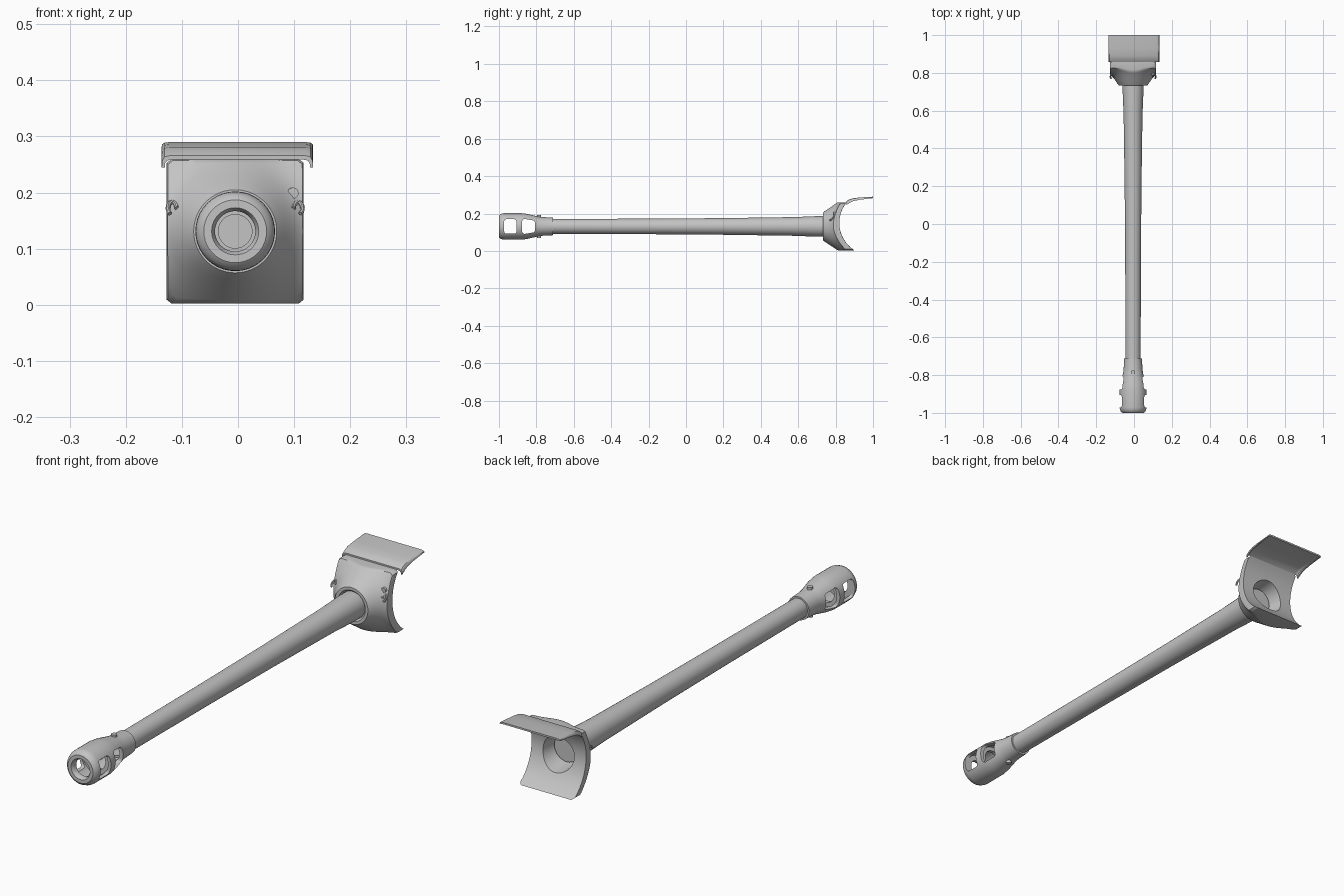
import bpy, bmesh, math
from mathutils import Vector, Matrix

if "Cube" in bpy.data.objects:
    bpy.data.objects.remove(bpy.data.objects["Cube"])

CX, CZ = -0.005, 0.131          # barrel axis
grey = bpy.data.materials.new("steel_grey")
grey.diffuse_color = (0.55, 0.55, 0.55, 1)
grey.use_nodes = True
grey.node_tree.nodes["Principled BSDF"].inputs["Base Color"].default_value = grey.diffuse_color


def make(name, verts, faces, smooth=True):
    me = bpy.data.meshes.new(name)
    me.from_pydata([tuple(v) for v in verts], [], faces)
    bm = bmesh.new()
    bm.from_mesh(me)
    bmesh.ops.recalc_face_normals(bm, faces=bm.faces)
    bm.to_mesh(me)
    bm.free()
    me.materials.append(grey)
    ob = bpy.data.objects.new(name, me)
    bpy.context.collection.objects.link(ob)
    if smooth:
        shade(ob)
    return ob


def activate(ob):
    bpy.ops.object.select_all(action='DESELECT')
    ob.select_set(True)
    bpy.context.view_layer.objects.active = ob


def shade(ob):
    activate(ob)
    bpy.ops.object.shade_smooth_by_angle(angle=math.radians(35))


def loft(name, rings, close):
    """Join equal closed rings; close the loft into a loop or cap both ends."""
    n, m = len(rings[0]), len(rings)
    verts = [v for r in rings for v in r]
    faces = [(i * n + j, i * n + (j + 1) % n,
              (i + 1) % m * n + (j + 1) % n, (i + 1) % m * n + j)
             for i in range(m if close else m - 1) for j in range(n)]
    if not close:
        faces += [tuple(range(n)), tuple(range((m - 1) * n, m * n))]
    return make(name, verts, faces)


def lathe(name, profile, n=32, close=False):
    return loft(name, [[(CX + r * math.cos(2 * math.pi * j / n), y,
                         CZ + r * math.sin(2 * math.pi * j / n)) for j in range(n)]
                       for y, r in profile], close)


def tube(name, pts, rad, n=8):
    """Round bar swept along a short path."""
    rings = []
    for i, p in enumerate(pts):
        t = (pts[min(i + 1, len(pts) - 1)] - pts[max(i - 1, 0)]).normalized()
        u = t.orthogonal().normalized() if i == 0 else (u - t * u.dot(t)).normalized()
        w = t.cross(u)
        rings.append([p + rad * (u * math.cos(2 * math.pi * k / n) + w * math.sin(2 * math.pi * k / n))
                      for k in range(n)])
    return loft(name, rings, False)


def disc(name, pos, axis, rad, depth, n=16):
    q = Vector(axis).to_track_quat('Z', 'Y')
    return loft(name, [[Vector(pos) + q @ Vector((rad * math.cos(2 * math.pi * k / n),
                                                  rad * math.sin(2 * math.pi * k / n), d))
                        for k in range(n)] for d in (-depth / 2, depth / 2)], False)


# Tapered barrel with a recessed bore
lathe("barrel", [(-0.70, 0.030), (-0.775, 0.030), (-0.775, 0.040), (-0.2, 0.0415),
                 (0.2, 0.0445), (0.58, 0.050), (0.70, 0.055), (0.77, 0.055)])

# Hollow muzzle brake with an inner baffle
brake = lathe("muzzle_brake", [
    (-0.99, 0.036), (-1.0, 0.042), (-1.0, 0.056), (-0.993, 0.065), (-0.98, 0.070), (-0.97, 0.071),
    (-0.88, 0.071), (-0.85, 0.067), (-0.79, 0.053), (-0.77, 0.050), (-0.712, 0.047),
    (-0.712, 0.038), (-0.80, 0.038), (-0.87, 0.056), (-0.883, 0.056), (-0.883, 0.040),
    (-0.898, 0.040), (-0.898, 0.058), (-0.975, 0.058), (-0.975, 0.036)], 40, True)


# Two rounded side windows cut straight through
def window(y0, y1, h0, h1):
    outline = []
    c = 0.012
    for y, h, sy, sz in ((y0, h0, 1, -1), (y1, h1, -1, -1), (y1, h1, -1, 1), (y0, h0, 1, 1)):
        arc = []
        for k in range(4):
            a = k * math.pi / 6
            arc.append((y + sy * c * (1 - math.cos(a)), CZ + sz * (h - c * (1 - math.sin(a)))))
        outline += arc[::-1] if (sy * sz > 0) else arc
    return loft("window_cutter", [[(x, y, z) for y, z in outline] for x in (-0.2, 0.2)], False)


for args in ((-0.972, -0.906, 0.039, 0.039), (-0.876, -0.808, 0.040, 0.033)):
    cut = window(*args)
    cut.hide_render = True
    mod = brake.modifiers.new("window", 'BOOLEAN')
    mod.operation = 'DIFFERENCE'
    mod.solver = 'EXACT'
    mod.object = cut
    activate(brake)
    bpy.ops.object.modifier_apply(modifier=mod.name)
    bpy.data.objects.remove(cut)
shade(brake)

# Locking bolts above and below the brake neck
for nm, s in (("upper", 1), ("lower", -1)):
    disc(nm + "_brake_bolt", (CX, -0.785, CZ + s * 0.053), (0, 0, 1), 0.011, 0.016)


# Mantlet: curved shield with a flared collar in front and a hollow back
def arc_y(z, r):
    return 0.995 - math.sqrt(r * r - (z - 0.15) ** 2)


def front_y(x, z):
    cone = 0.74 + 1.5 * (math.hypot(x - CX, z - CZ) - 0.08)
    k = 70
    return -math.log(math.exp(-k * cone) + math.exp(-k * arc_y(z, 0.2))) / k


N, HW, HH = 96, 0.122, 0.129
dirs = [(math.cos(2 * math.pi * k / N), math.sin(2 * math.pi * k / N)) for k in range(N)]


def shield_ring(t, r0, depth):
    ring = []
    for c, s in dirs:
        edge = min(HW / max(abs(c), 1e-6), HH / max(abs(s), 1e-6))
        r = r0 + (edge - r0) * t
        x, z = CX + r * c, CZ + r * s
        ring.append((x, depth(x, z), z))
    return ring


def flat_ring(r, y):
    return [(CX + r * c, y, CZ + r * s) for c, s in dirs]


rings = [flat_ring(0.055, 0.74), flat_ring(0.062, 0.732), flat_ring(0.074, 0.732)]
rings += [shield_ring(t, 0.082, front_y) for t in (0, .12, .25, .4, .55, .7, .85, .96)]
rings += [shield_ring(1, 0.082, lambda x, z: front_y(x, z) + 0.007)]
rings += [shield_ring(t, 0.07, lambda x, z: arc_y(z, 0.175)) for t in (1, .8, .6, .4, .2, 0)]
rings += [flat_ring(0.062, 0.775)]
loft("mantlet", rings, True)

# Top cover plate with down-turned side lips
xs = [(-0.136, 1.0), (-0.135, 0.45), (-0.131, 0.12), (-0.122, 0.0),
      (0.120, 0.0), (0.129, 0.12), (0.133, 0.45), (0.134, 1.0)]
path = [(0.858, 0.266, 0.021), (0.872, 0.275, 0.020), (0.89, 0.281, 0.016),
        (0.93, 0.286, 0.012), (1.0, 0.29, 0.008)]
T = 0.007
rows = []
for y, z, d in path:
    top = [(x, y, z - d * f) for x, f in xs]
    under = [(x * 0.96, y, z - T - max(d - T, 0.001) * f) for x, f in xs]
    rows.append(top + under[::-1])
loft("top_cover_plate", rows, False)

# Lifting hooks on both sides of the mantlet
for nm, s in (("left", -1), ("right", 1)):
    ctr = Vector((CX + s * 0.112, 0.786, 0.172))
    pts = []
    for k in range(9):
        a = math.radians(-60 + 240 * k / 8)
        pts.append(ctr + Vector((s * 0.008 * math.cos(a), 0.012 * math.sin(a) - 0.006,
                                 0.011 * math.sin(a))))
    tube(nm + "_lifting_hook", pts, 0.0042)

# Sight port beside the barrel
py = front_y(0.098, 0.199)
disc("sight_port", (0.098, py + 0.012, 0.199), (0, 1, 0), 0.010, 0.032)
